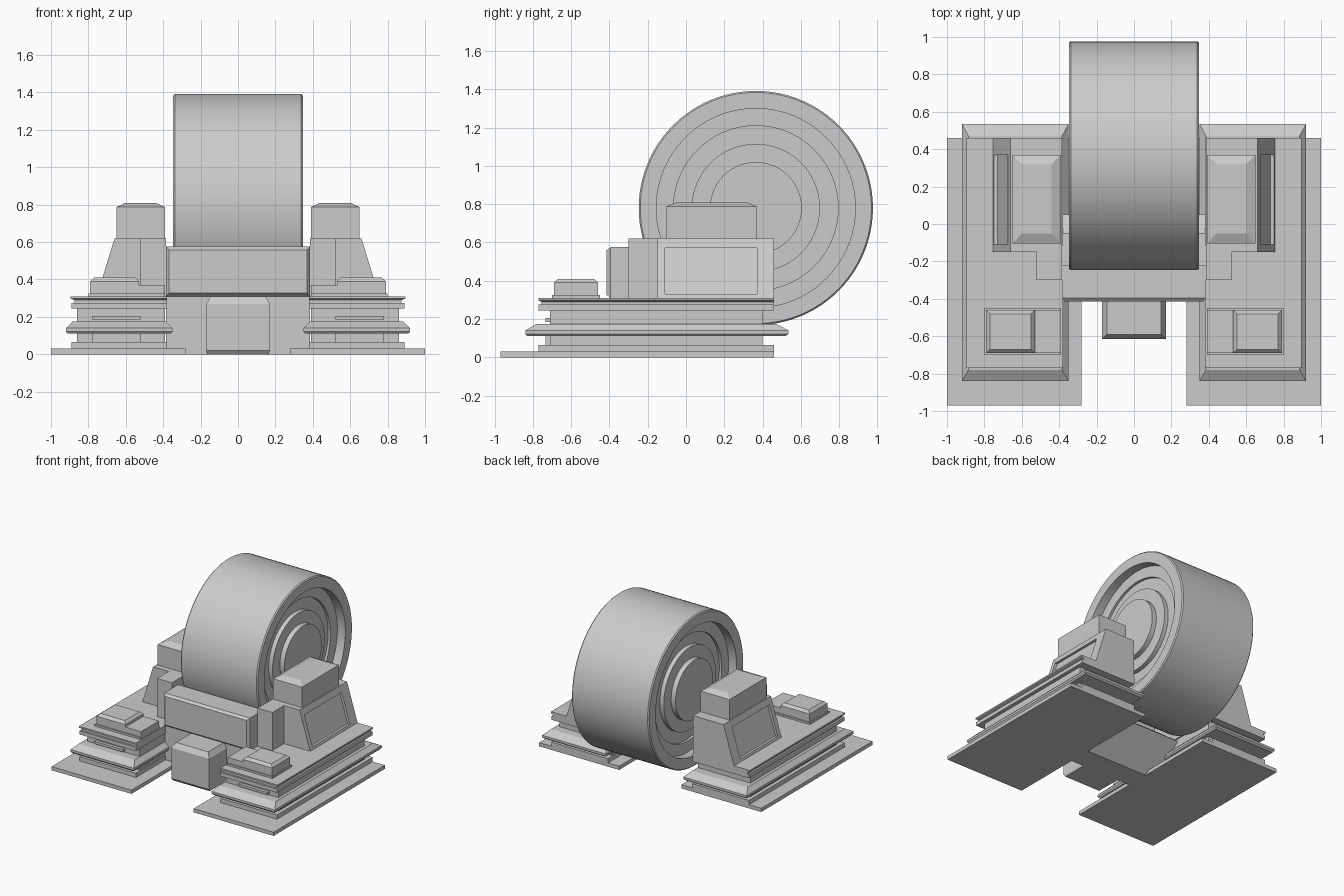
import bpy, bmesh, math

if "Cube" in bpy.data.objects:
    bpy.data.objects.remove(bpy.data.objects["Cube"])


def finish(name, bm, mirror=False):
    bmesh.ops.recalc_face_normals(bm, faces=bm.faces)
    me = bpy.data.meshes.new(name)
    bm.to_mesh(me)
    bm.free()
    ob = bpy.data.objects.new(name, me)
    bpy.context.collection.objects.link(ob)
    if mirror:
        ob.modifiers.new("mirror", 'MIRROR').use_mirror_merge = False
    return ob


def loft(name, rings, mirror=False):
    """Stack of rectangles (x0, x1, y0, y1, z) joined into one closed solid."""
    bm = bmesh.new()
    loops = [[bm.verts.new(p) for p in ((a, c, z), (b, c, z), (b, d, z), (a, d, z))]
             for a, b, c, d, z in rings]
    for lo, hi in zip(loops, loops[1:]):
        for i in range(4):
            j = (i + 1) % 4
            bm.faces.new((lo[i], lo[j], hi[j], hi[i]))
    bm.faces.new(loops[0][::-1])
    bm.faces.new(loops[-1])
    return finish(name, bm, mirror)


def box(name, x, y, z, mirror=False):
    return loft(name, [(*x, *y, z[0]), (*x, *y, z[1])], mirror)


def prism(name, pts, a, b, axis, mirror=False):
    """Extrude a profile along x (points are y,z) or along y (points are x,z)."""
    bm = bmesh.new()
    place = (lambda p, t: (t, *p)) if axis == 'x' else (lambda p, t: (p[0], t, p[1]))
    lo = [bm.verts.new(place(p, a)) for p in pts]
    hi = [bm.verts.new(place(p, b)) for p in pts]
    for i in range(len(pts)):
        j = (i + 1) % len(pts)
        bm.faces.new((lo[i], lo[j], hi[j], hi[i]))
    bm.faces.new(lo[::-1])
    bm.faces.new(hi)
    return finish(name, bm, mirror)


def chamfer_front(name, x, y, z, c, d):
    """Box whose front (-y) face is inset by c over a depth d."""
    bm = bmesh.new()
    bmesh.ops.create_cube(bm, size=1)
    for v in bm.verts:
        v.co = [r[0] + (r[1] - r[0]) * (k + .5) for r, k in zip((x, y, z), v.co)]
    front = min(bm.faces, key=lambda f: f.calc_center_median().y)
    bmesh.ops.inset_region(bm, faces=[front], thickness=c, depth=0)
    for v in front.verts:
        v.co.y -= d
    return finish(name, bm)


# Stepped plinth on each side
box("base_plate", (.28, 1), (-.97, .46), (0, .03), True)
steps = [(.38, .89, -.77, .46, .03), (.38, .89, -.77, .46, .065),
         (.39, .86, -.71, .40, .065), (.39, .86, -.71, .40, .11),
         (.36, .91, -.83, .52, .11), (.35, .92, -.84, .535, .122),
         (.35, .92, -.84, .535, .14), (.385, .885, -.78, .47, .175),
         (.39, .86, -.71, .40, .175), (.39, .86, -.71, .40, .245),
         (.38, .89, -.77, .46, .245), (.38, .89, -.77, .46, .275),
         (.38, .875, -.755, .46, .275), (.38, .875, -.755, .46, .29),
         (.38, .895, -.77, .46, .298), (.38, .895, -.77, .46, .31)]
loft("stepped_plinth", steps, True)
for z0, z1 in ((.065, .11), (.185, .205)):
    box("plinth_front_pad", (.52, .78), (-.735, -.70), (z0, z1), True)

# Small control box on each plinth
box("control_base", (.39, .80), (-.70, -.45), (.31, .325), True)
box("control_step", (.39, .55), (-.69, -.46), (.325, .37), True)
loft("control_box", [(.53, .79, -.69, -.46, .325), (.53, .79, -.69, -.46, .39),
                     (.55, .77, -.67, -.48, .41)], True)

# Sloped bearing supports with a framed, recessed outer panel
outer = [(.385, .31), (.755, .31), (.66, .62), (.385, .62)]
panel = [(.385, .31), (.735, .31), (.64, .62), (.385, .62)]
header = [(.385, .57), (.675, .57), (.66, .62), (.385, .62)]
footer = [(.385, .31), (.755, .31), (.749, .33), (.385, .33)]
prism("support_panel", panel, -.11, .37, 'y', True)
prism("support_header", header, -.11, .37, 'y', True)
prism("support_sill", footer, -.11, .37, 'y', True)
prism("support_back", outer, .37, .46, 'y', True)
prism("support_front", outer, -.15, -.11, 'y', True)
box("support_block", (.385, .52), (-.30, -.15), (.31, .62), True)
loft("bearing_cap", [(.39, .65, -.105, .37, .62), (.39, .65, -.105, .37, .787),
                     (.44, .60, -.05, .32, .81)], True)

# Front cross beam, cross web and centre box
chamfer_front("cross_beam", (-.385, .385), (-.395, -.22), (.31, .575), .023, .02)
prism("cross_web", [(-.39, 0), (-.2, 0), (.05, .22), (-.05, .30), (-.39, .31)],
      -.385, .385, 'x')
loft("centre_box", [(-.165, .165, -.60, -.38, 0), (-.17, .17, -.615, -.38, .02),
                    (-.17, .17, -.615, -.38, .27), (-.145, .145, -.59, -.38, .31)])

# Large drum, revolved about the x axis with stepped recesses in both ends
half = [(0, .33), (.24, .33), (.24, .29), (.335, .29), (.335, .255), (.43, .255),
        (.43, .275), (.52, .275), (.52, .347), (.604, .347), (.612, .338)]
profile = half + [(r, -x) for r, x in reversed(half)]
bm = bmesh.new()
vs = [bm.verts.new((x, .365, .78 + r)) for r, x in profile]
es = [bm.edges.new(p) for p in zip(vs, vs[1:])]
bmesh.ops.spin(bm, geom=vs + es, cent=(0, .365, .78), axis=(1, 0, 0),
               angle=math.tau, steps=96, use_merge=True)
bmesh.ops.remove_doubles(bm, verts=bm.verts, dist=1e-5)
drum = finish("drum", bm)
bpy.context.view_layer.objects.active = drum
drum.select_set(True)
bpy.ops.object.shade_smooth_by_angle(angle=math.radians(30))
